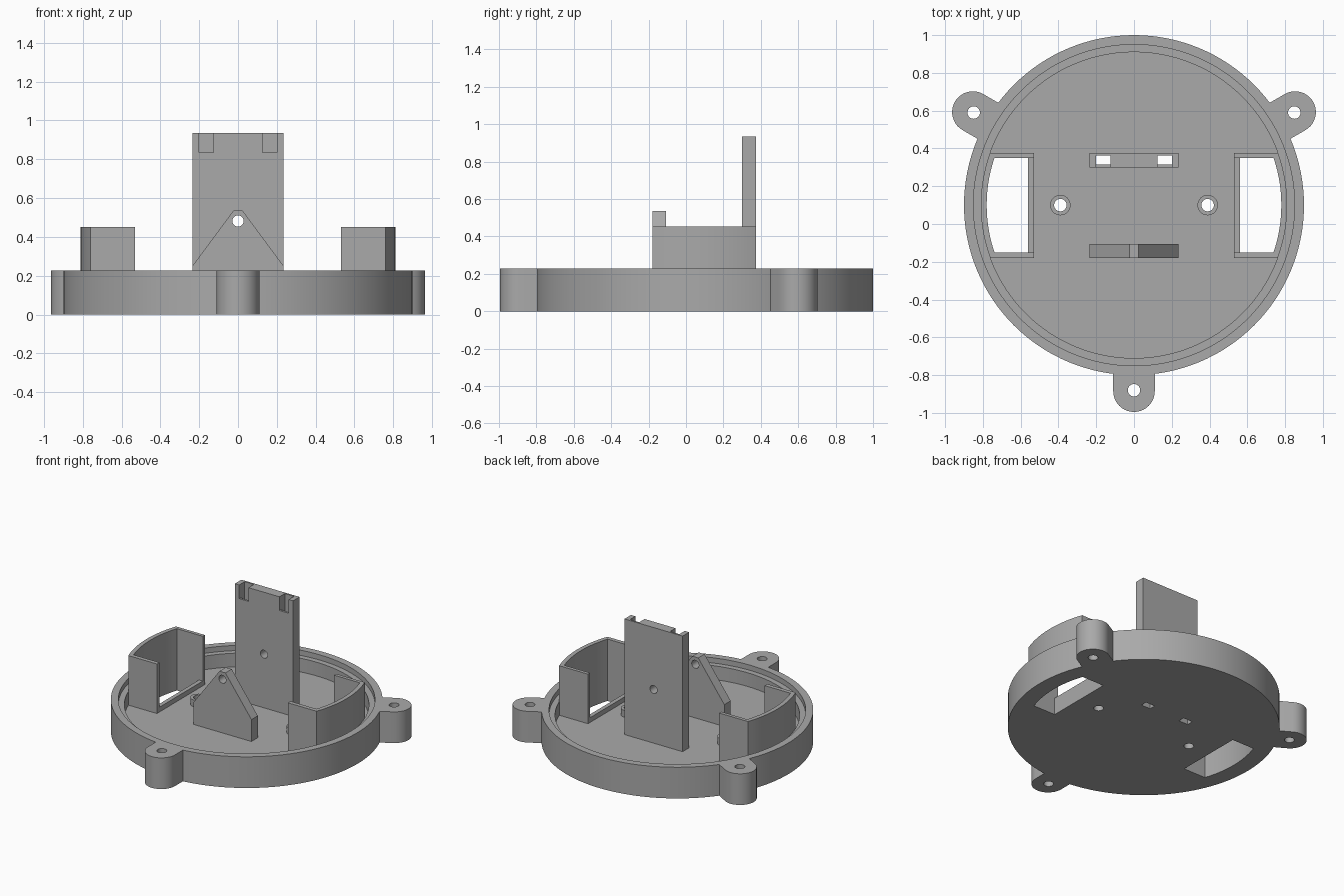
import bpy, bmesh, math
from mathutils import Vector

if "Cube" in bpy.data.objects:
    bpy.data.objects.remove(bpy.data.objects["Cube"])

CY = 0.1        # centre of the round base in y
TOP = 0.228     # rim height
FLOOR = 0.09    # inner floor height
grey = bpy.data.materials.new("grey plastic")
grey.diffuse_color = (0.4, 0.4, 0.4, 1)
grey.use_nodes = True
grey.node_tree.nodes["Principled BSDF"].inputs["Base Color"].default_value = grey.diffuse_color


def prism(name, pts, lo, hi, axis="z"):
    """Extrude a 2D outline from lo to hi along z, or along y (outline in x, z)."""
    bm = bmesh.new()
    place = (lambda p: (p[0], p[1], lo)) if axis == "z" else (lambda p: (p[0], lo, p[1]))
    face = bm.faces.new([bm.verts.new(place(p)) for p in pts])
    out = bmesh.ops.extrude_face_region(bm, geom=[face])
    step = Vector((0, 0, hi - lo)) if axis == "z" else Vector((0, hi - lo, 0))
    bmesh.ops.translate(bm, vec=step, verts=[v for v in out["geom"] if isinstance(v, bmesh.types.BMVert)])
    bmesh.ops.recalc_face_normals(bm, faces=bm.faces)
    mesh = bpy.data.meshes.new(name)
    bm.to_mesh(mesh)
    bm.free()
    ob = bpy.data.objects.new(name, mesh)
    bpy.context.collection.objects.link(ob)
    mesh.materials.append(grey)
    return ob


def circle(x, y, r, n=32):
    return [(x + r * math.cos(2 * math.pi * i / n), y + r * math.sin(2 * math.pi * i / n)) for i in range(n)]


def rect(x0, x1, y0, y1):
    return [(x0, y0), (x1, y0), (x1, y1), (x0, y1)]


def arc(r, y0, y1, n=14):
    """Arc on the +x side of the base circle, between two y values."""
    a, b = math.asin((y0 - CY) / r), math.asin((y1 - CY) / r)
    return [(r * math.cos(a + (b - a) * i / n), CY + r * math.sin(a + (b - a) * i / n)) for i in range(n + 1)]


def mirror(pts, s):
    return [(s * x, y) for x, y in pts]


def boolean(ob, tool, op="DIFFERENCE"):
    mod = ob.modifiers.new("bool", "BOOLEAN")
    mod.object, mod.operation, mod.solver = tool, op, "EXACT"
    bpy.context.view_layer.objects.active = ob
    bpy.ops.object.modifier_apply(modifier=mod.name)
    bpy.data.objects.remove(tool)


# Round tray with three mounting lugs
base = prism("base_tray", circle(0, CY, 0.9, 128), 0, TOP)
lugs = [math.radians(a) for a in (30, 150, 270)]
for a in lugs:
    d, n = Vector((math.cos(a), math.sin(a))), Vector((-math.sin(a), math.cos(a)))
    c = Vector((0, CY)) + d * 0.985
    outline = [c + 0.11 * (d * math.cos(t) + n * math.sin(t))
               for t in [math.pi * (i / 20 - 0.5) for i in range(21)]]
    outline += [c - d * 0.2 + n * 0.11, c - d * 0.2 - n * 0.11]
    boolean(base, prism("lug", outline, 0, TOP), "UNION")

# Stepped recess inside the rim
boolean(base, prism("cut", circle(0, CY, 0.81, 128), FLOOR, 0.5))
boolean(base, prism("cut", circle(0, CY, 0.85, 128), 0.19, 0.5))

# Lug holes
for a in lugs:
    boolean(base, prism("cut", circle(0.98 * math.cos(a), CY + 0.98 * math.sin(a), 0.033), -0.1, 0.5))

for s, side in ((-1, "left"), (1, "right")):
    # Side window through the floor
    window = [(0.56, -0.15)] + arc(0.78, -0.15, 0.35) + [(0.56, 0.35)]
    boolean(base, prism("cut", mirror(window, s), -0.1, 0.5))
    # Screw hole and wire slot through the floor
    boolean(base, prism("cut", circle(s * 0.39, CY, 0.033), -0.1, 0.5))
    boolean(base, prism("cut", mirror(rect(0.125, 0.2, 0.315, 0.362), s), -0.1, 0.5))
    # C-shaped pocket wall and its low inner lip
    wall = [(0.53, -0.18)] + arc(0.811, -0.18, 0.375) + [(0.53, 0.375), (0.53, 0.35)]
    wall += arc(0.78, -0.15, 0.35)[::-1] + [(0.53, -0.15)]
    prism(side + "_pocket_wall", mirror(wall, s), FLOOR, 0.452)
    prism(side + "_pocket_lip", mirror(rect(0.53, 0.56, -0.15, 0.35), s), FLOOR, 0.125)
    # Screw boss
    boss = prism(side + "_screw_boss", circle(s * 0.39, CY, 0.054), FLOOR, 0.14)
    boolean(boss, prism("cut", circle(s * 0.39, CY, 0.033), 0, 0.5))

# Tall rear plate with wire channels open at the top front
plate = prism("rear_plate", rect(-0.235, 0.235, 0.3, 0.375), FLOOR, 0.935)
for s in (-1, 1):
    boolean(plate, prism("cut", mirror(rect(0.125, 0.2, 0.315, 0.362), s), 0, 1.2))
    boolean(plate, prism("cut", mirror(rect(0.125, 0.2, 0.2, 0.33), s), 0.835, 1.2))
boolean(plate, prism("cut", circle(0, 0.482, 0.029), 0.2, 0.5, "y"))

# Front bracket with a pivot hole
half = [(0.235, FLOOR), (0.235, 0.25), (0.024, 0.535)]
bracket = prism("front_bracket", half + mirror(half, -1)[::-1], -0.18, -0.107, "y")
boolean(bracket, prism("cut", circle(0, 0.482, 0.029), -0.4, 0.1, "y"))

# Smooth curves, keep edges crisp
bpy.ops.object.select_all(action="SELECT")
bpy.context.view_layer.objects.active = base
bpy.ops.object.shade_smooth_by_angle(angle=math.radians(30))
